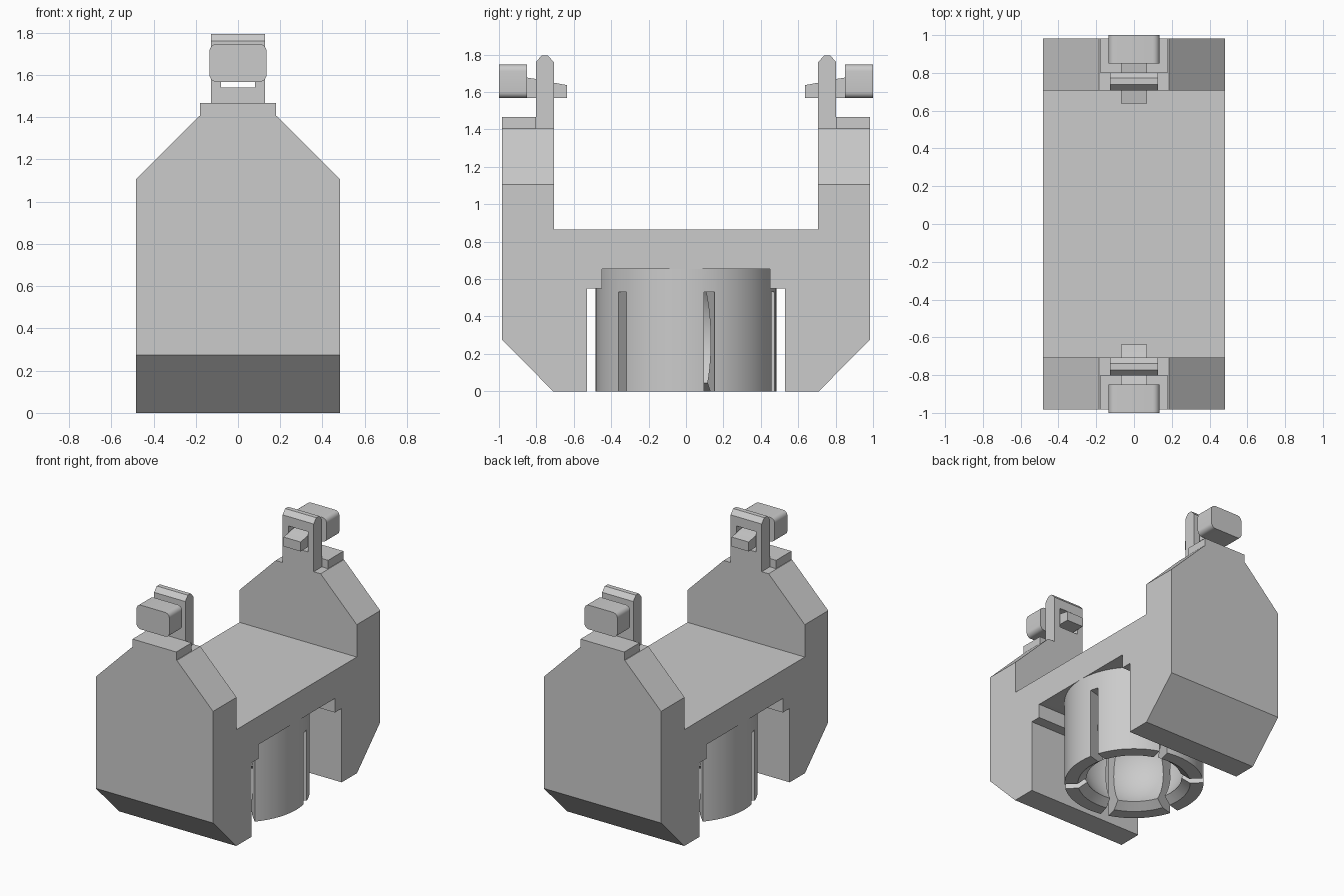
import bpy, bmesh, math
from mathutils import Matrix, Vector

cube = bpy.data.objects.get("Cube")
if cube:
    bpy.data.objects.remove(cube, do_unlink=True)

grey = bpy.data.materials.new("plain grey")
grey.use_nodes = True
colour = (0.6, 0.6, 0.6, 1)
grey.diffuse_color = colour
grey.node_tree.nodes["Principled BSDF"].inputs["Base Color"].default_value = colour


def finish(name, bm):
    bmesh.ops.recalc_face_normals(bm, faces=bm.faces)
    mesh = bpy.data.meshes.new(name)
    bm.to_mesh(mesh)
    bm.free()
    mesh.materials.append(grey)
    obj = bpy.data.objects.new(name, mesh)
    bpy.context.collection.objects.link(obj)
    return obj


def prism(name, points, axis, lo, hi):
    """Extrude a (y, z) profile along x, or an (x, z) profile along y."""
    bm = bmesh.new()
    place = (lambda a, b: (lo, a, b)) if axis == "x" else (lambda a, b: (a, lo, b))
    face = bm.faces.new([bm.verts.new(place(a, b)) for a, b in points])
    out = bmesh.ops.extrude_face_region(bm, geom=[face])
    step = Vector((hi - lo, 0, 0)) if axis == "x" else Vector((0, hi - lo, 0))
    bmesh.ops.translate(bm, vec=step, verts=[v for v in out["geom"] if isinstance(v, bmesh.types.BMVert)])
    return finish(name, bm)


def add_box(bm, x, y, z, turn=0):
    """Box from (low, high) pairs, turned about z."""
    mid = Vector([sum(r) / 2 for r in (x, y, z)])
    size = [r[1] - r[0] for r in (x, y, z)]
    mat = Matrix.Rotation(turn, 4, "Z") @ Matrix.Translation(mid) @ Matrix.Diagonal((*size, 1))
    bmesh.ops.create_cube(bm, size=1, matrix=mat)


def box(name, x, y, z):
    bm = bmesh.new()
    add_box(bm, x, sorted(y), z)
    return finish(name, bm)


def cone(name, r1, r2, z1, z2):
    bm = bmesh.new()
    bmesh.ops.create_cone(bm, cap_ends=True, segments=72, radius1=r1, radius2=r2,
                          depth=z2 - z1, matrix=Matrix.Translation((0, 0, (z1 + z2) / 2)))
    return finish(name, bm)


def activate(obj):
    bpy.ops.object.select_all(action="DESELECT")
    obj.select_set(True)
    bpy.context.view_layer.objects.active = obj


def combine(obj, tool, operation="DIFFERENCE", keep=False):
    mod = obj.modifiers.new("cut", "BOOLEAN")
    mod.object, mod.operation, mod.solver = tool, operation, "EXACT"
    activate(obj)
    bpy.ops.object.modifier_apply(modifier=mod.name)
    if not keep:
        bpy.data.objects.remove(tool, do_unlink=True)


def mirrored(half):
    return half + [(-a, b) for a, b in reversed(half)]


W = 0.483

# Saddle body: U-shaped side profile trimmed to the tapered front outline
half = [(0.53, 0.55), (0.53, 0), (0.71, 0), (0.983, 0.275), (0.983, 1.405),
        (0.707, 1.405), (0.707, 0.865)]
left = [(0.45, 0.655), (0.45, 0.55)] + half
body = prism("saddle_body", mirrored(left), "x", -W, W)
outline = prism("outline", mirrored([(0.6, -0.1), (0.6, 0.988), (0.185, 1.405), (0.185, 1.6)]), "y", -1.2, 1.2)
combine(body, outline, "INTERSECT")

# Slotted socket sleeve with a ball cavity and a flared mouth
sleeve = cone("socket_sleeve", W, W, 0, 0.655)
bm = bmesh.new()
for i in range(6):
    add_box(bm, (0.2, 0.6), (-0.03, 0.03), (-0.1, 0.53), math.radians(15 + 60 * i))
slots = finish("slots", bm)
bm = bmesh.new()
bmesh.ops.create_uvsphere(bm, u_segments=48, v_segments=24, radius=0.4,
                          matrix=Matrix.Translation((0, 0, 0.27)))
ball = finish("ball_cavity", bm)
combine(sleeve, ball, keep=True)
combine(body, ball)
combine(sleeve, cone("mouth", 0.43, 0.31, -0.03, 0.06))
combine(sleeve, slots)

parts = [body, sleeve]
for s, side in ((-1, "front"), (1, "back")):
    # Raised step on top of each arm
    parts.append(box(side + "_arm_step", (-0.18, 0.18), (s * 0.803, s * 0.983), (1.405, 1.467)))

    # Upright latch plate with chamfered top and a window
    edge = [(0.707, 1.4), (0.803, 1.4), (0.803, 1.76), (0.772, 1.795), (0.738, 1.795), (0.707, 1.76)]
    plate = prism(side + "_latch_plate", [(s * y, z) for y, z in edge], "x", -0.128, 0.128)
    combine(plate, box("window", (-0.08, 0.08), (s * 0.6, s * 0.9), (1.54, 1.69)))

    # Tapered stem running through the window
    taper = [(0.637, 1.567), (0.87, 1.567), (0.87, 1.68), (0.803, 1.67), (0.707, 1.65), (0.637, 1.637)]
    stem = prism(side + "_latch_stem", [(s * y, z) for y, z in taper], "x", -0.07, 0.07)

    # Push button with rounded long edges
    button = box(side + "_push_button", (-0.135, 0.135), (s * 0.85, s), (1.567, 1.747))
    bm = bmesh.new()
    bm.from_mesh(button.data)
    long_edges = [e for e in bm.edges if abs(e.verts[0].co.y - e.verts[1].co.y) > 0.1]
    bmesh.ops.bevel(bm, geom=long_edges, offset=0.035, segments=6, profile=0.5, affect="EDGES")
    bm.to_mesh(button.data)
    bm.free()
    parts += [plate, stem, button]

for obj in parts:
    activate(obj)
    bpy.ops.object.shade_smooth_by_angle(angle=math.radians(30))
